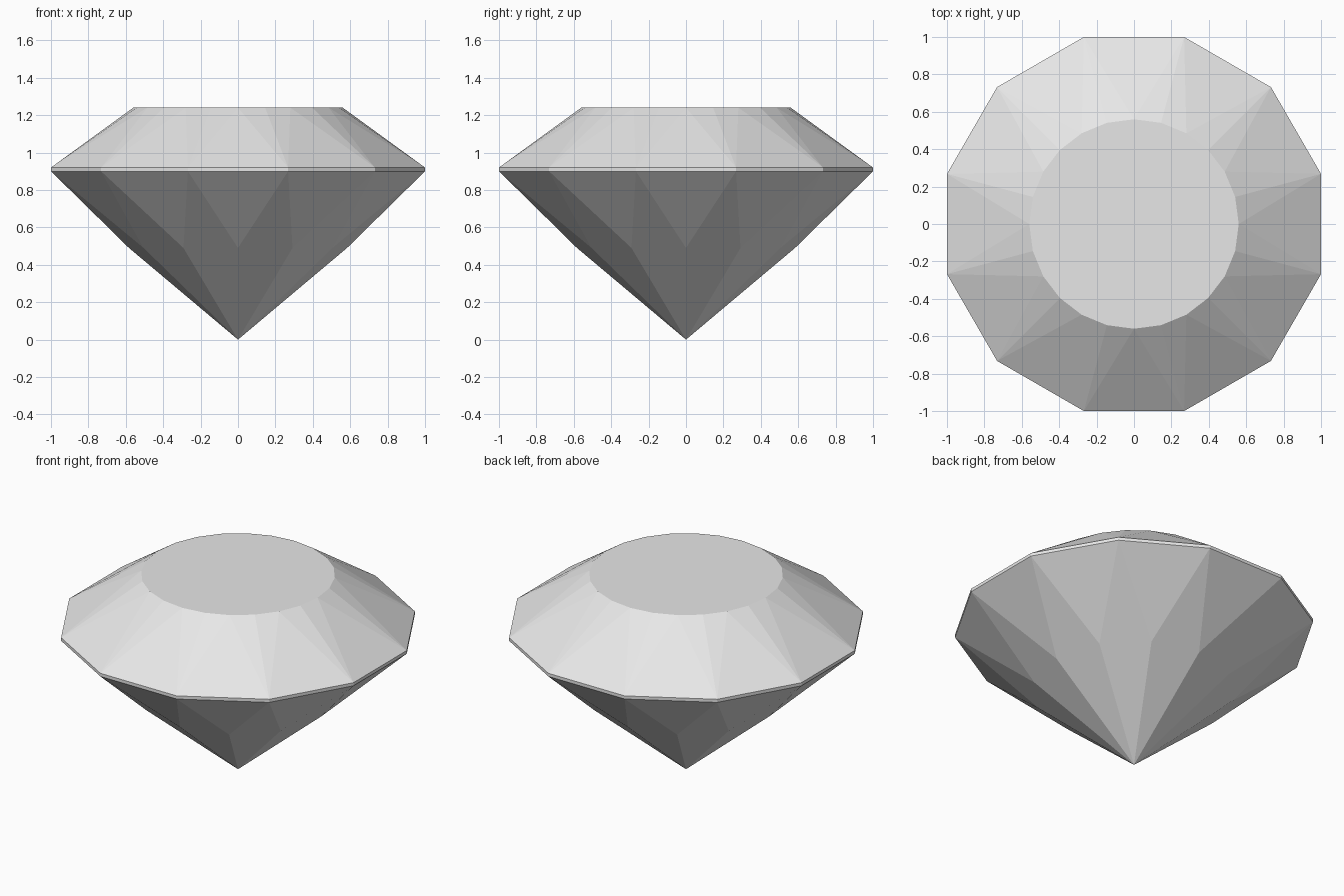
import bpy
import bmesh
from math import cos, sin, radians

cube = bpy.data.objects.get("Cube")
if cube:
    bpy.data.objects.remove(cube, do_unlink=True)

SIDES = 12
STEP = 360 / SIDES
GIRDLE_R = 1 / cos(radians(STEP / 2))

grey = bpy.data.materials.new("light grey")
grey.use_nodes = True
colour = (0.8, 0.8, 0.8, 1)
grey.diffuse_color = colour
grey.node_tree.nodes["Principled BSDF"].inputs["Base Color"].default_value = colour

bm = bmesh.new()


def ring(count, radius, z, start=0.0):
    """Ring of vertices, first one at the start angle in degrees."""
    angles = [radians(start + i * 360 / count) for i in range(count)]
    return [bm.verts.new((radius * cos(a), radius * sin(a), z)) for a in angles]


# Rings from tip to table
tip = bm.verts.new((0, 0, 0))
pavilion = ring(SIDES, 0.583, 0.49)
girdle_low = ring(SIDES, GIRDLE_R, 0.9, STEP / 2)
girdle_top = ring(SIDES, GIRDLE_R, 0.92, STEP / 2)
table = ring(2 * SIDES, 0.56, 1.24)

for i in range(SIDES):
    j = (i + 1) % SIDES
    before, middle, after = (table[(2 * i + k) % (2 * SIDES)] for k in range(3))
    # Pavilion: kite facet down to the tip, triangle up to the girdle edge
    bm.faces.new((tip, pavilion[j], girdle_low[i], pavilion[i]))
    bm.faces.new((pavilion[j], girdle_low[j], girdle_low[i]))
    # Girdle band
    bm.faces.new((girdle_low[i], girdle_low[j], girdle_top[j], girdle_top[i]))
    # Crown: fan at each corner, triangle on each girdle edge
    bm.faces.new((girdle_top[i], middle, before))
    bm.faces.new((girdle_top[i], after, middle))
    bm.faces.new((girdle_top[i], girdle_top[j], after))

# Flat table on top
bm.faces.new(table)
bmesh.ops.recalc_face_normals(bm, faces=bm.faces[:])

mesh = bpy.data.meshes.new("cut_gemstone")
bm.to_mesh(mesh)
bm.free()
mesh.materials.append(grey)
gem = bpy.data.objects.new("cut_gemstone", mesh)
bpy.context.collection.objects.link(gem)
